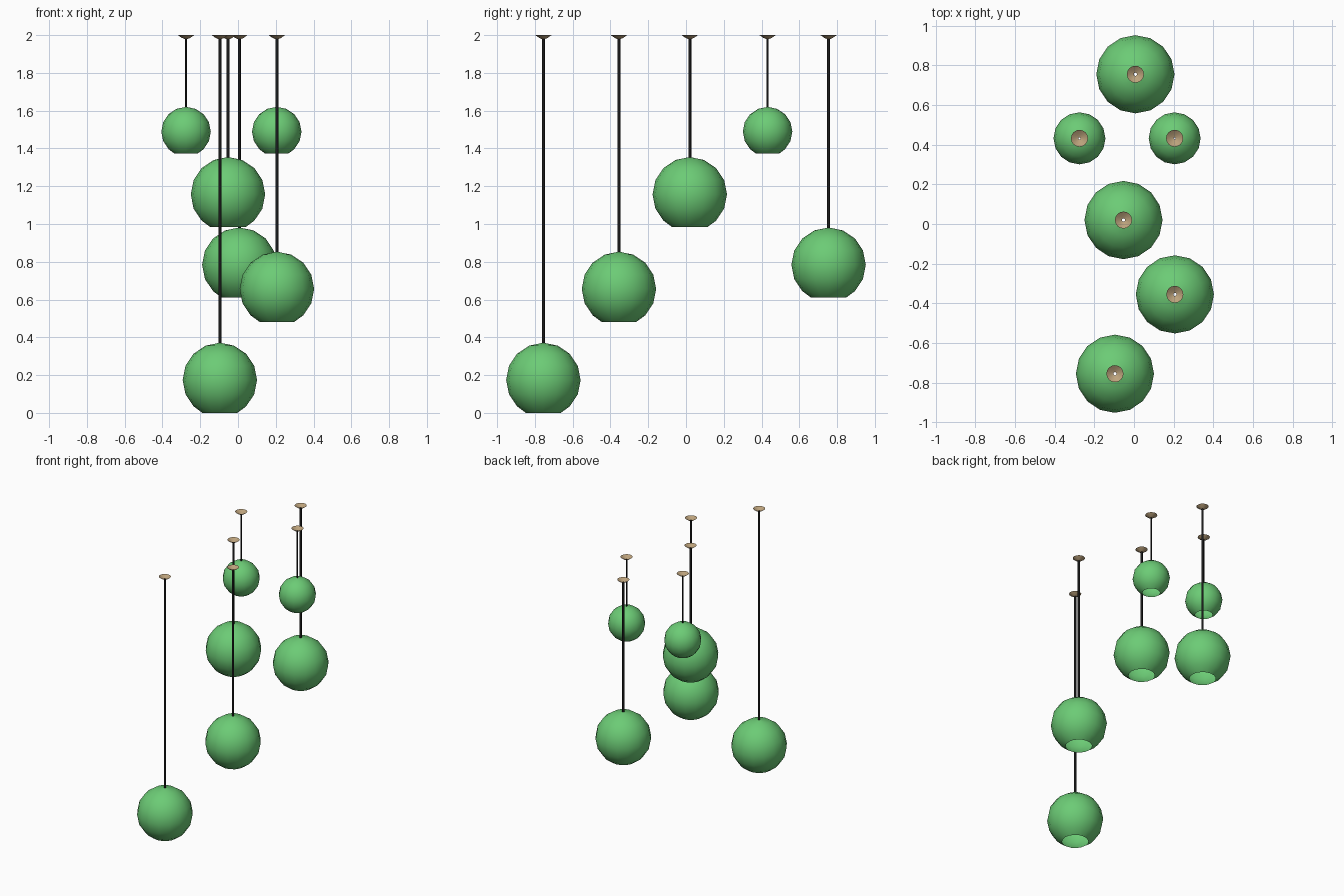
import bpy, bmesh
from math import sin, cos, pi, radians

if "Cube" in bpy.data.objects:
    bpy.data.objects.remove(bpy.data.objects["Cube"])

SEG = 16


def material(name, color):
    m = bpy.data.materials.new(name)
    m.diffuse_color = color
    m.use_nodes = True
    m.node_tree.nodes["Principled BSDF"].inputs["Base Color"].default_value = m.diffuse_color
    return m


green = material("green_glass", (0.15, 0.60, 0.18, 1))
black = material("black_cable", (0.01, 0.01, 0.01, 1))
tan = material("tan_metal", (0.50, 0.36, 0.20, 1))


def lathe(name, profile, x, y, mat):
    """Open single-walled surface of revolution from (radius, z) points."""
    bm = bmesh.new()
    rings = [[bm.verts.new((r * cos(2 * pi * i / SEG), r * sin(2 * pi * i / SEG), z))
              for i in range(SEG)] for r, z in profile]
    # profiles run top to bottom, so this winding faces outward
    for a, b in zip(rings, rings[1:]):
        for i in range(SEG):
            j = (i + 1) % SEG
            bm.faces.new((a[i], b[i], b[j], a[j]))
    for f in bm.faces:
        f.smooth = True
    me = bpy.data.meshes.new(name)
    bm.to_mesh(me)
    bm.free()
    me.materials.append(mat)
    ob = bpy.data.objects.new(name, me)
    ob.location = (x, y, 0)
    bpy.context.collection.objects.link(ob)


def pendant(i, x, y, bottom, r, cable_r):
    cut = radians(28)                       # open bottom of the globe
    c = bottom + r * cos(cut)
    top = c + r * 0.995
    angles = [radians(22.5 * k) for k in range(1, 7)] + [pi - cut]
    globe = [(cable_r, top)] + [(r * sin(a), c + r * cos(a)) for a in angles]
    lathe(f"globe_shade_{i}", globe, x, y, green)
    # hollow cable from ceiling cup to globe
    lathe(f"cable_{i}", [(cable_r, 1.98), (cable_r, top)], x, y, black)
    # open ceiling cup
    lathe(f"ceiling_cup_{i}", [(0.043, 2.0), (0.022, 1.985), (cable_r, 1.979)], x, y, tan)


# x, y, bottom z, globe radius, cable radius
pendants = [
    (0.007, 0.755, 0.61, 0.197, 0.008),
    (-0.275, 0.432, 1.373, 0.131, 0.005),
    (0.205, 0.432, 1.373, 0.131, 0.005),
    (-0.053, 0.02, 0.983, 0.197, 0.008),
    (0.206, -0.355, 0.482, 0.197, 0.008),
    (-0.096, -0.755, 0.0, 0.197, 0.008),
]
for i, p in enumerate(pendants, 1):
    pendant(i, *p)
